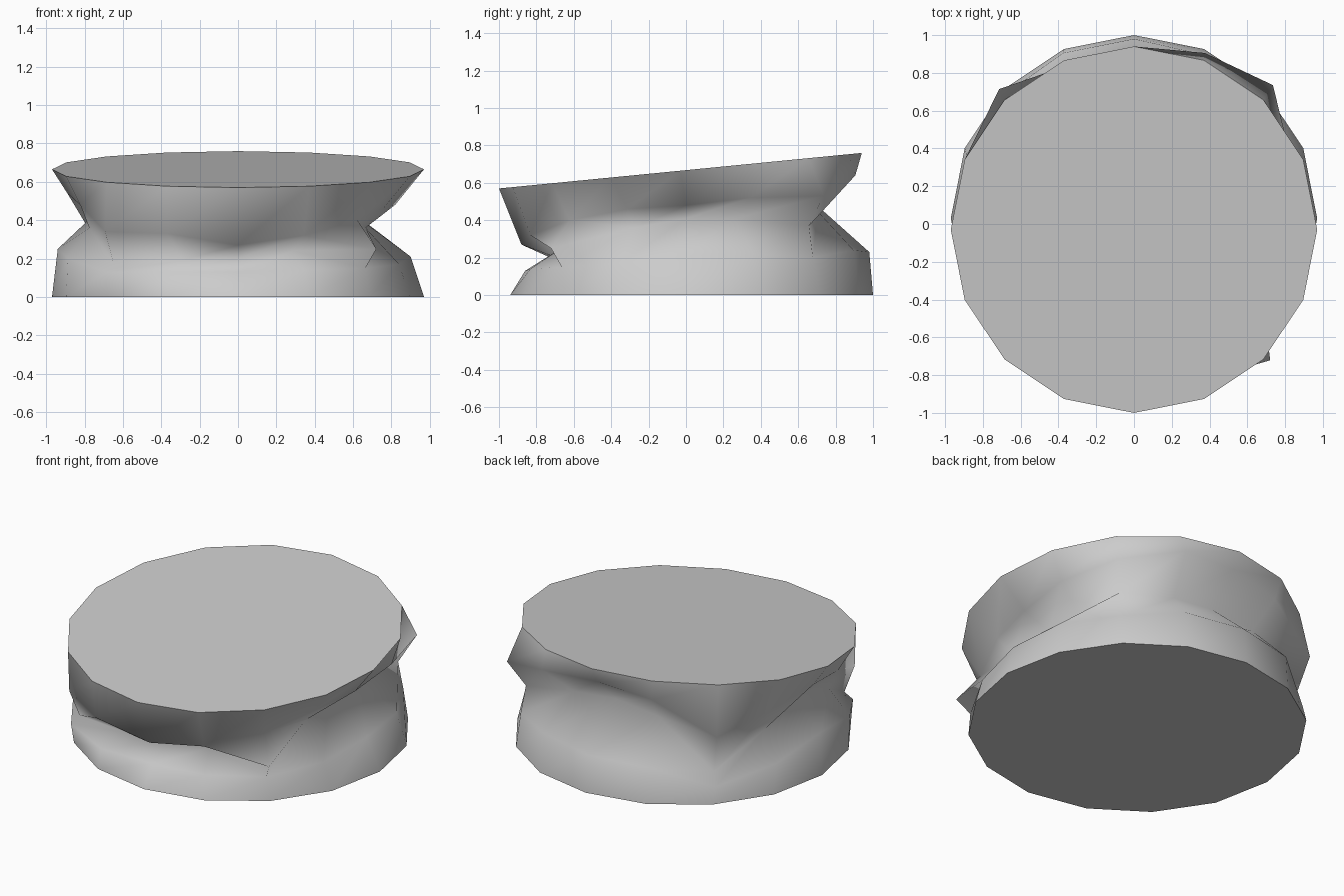
import bpy, bmesh
from math import sin, cos, tau

cube = bpy.data.objects.get("Cube")
if cube:
    bpy.data.objects.remove(cube, do_unlink=True)

RADIUS = 0.97

# Crumple profile at each side, counted round from +x:
# (radius, height) of the lower bend, the middle bend and the upper bend
PROFILES = [
    [(.90, .21), (.63, .41), (.82, .48)],
    [(.93, .22), (.69, .41), (.90, .52)],
    [(.96, .20), (.93, .37), (1.04, .53)],
    [(.97, .24), (.76, .45), (.98, .64)],
    [(.98, .23), (.70, .48), (.89, .66)],
    [(.98, .22), (.76, .45), (.91, .62)],
    [(.97, .10), (.93, .18), (1.01, .43)],
    [(.96, .18), (.84, .35), (.87, .47)],
    [(.94, .25), (.77, .41), (.89, .54)],
    [(.96, .20), (.84, .36), (.89, .48)],
    [(.97, .13), (.92, .18), (.98, .34)],
    [(.93, .13), (.76, .19), (.96, .33)],
    [(.86, .13), (.69, .20), (.88, .27)],
    [(.90, .14), (.74, .24), (.90, .32)],
    [(.94, .15), (1.02, .25), (.88, .40)],
    [(.91, .17), (.72, .36), (.82, .46)],
]
SIDES = len(PROFILES)


def ring(bm, point):
    return [bm.verts.new(point(s, cos(tau * s / SIDES), sin(tau * s / SIDES)))
            for s in range(SIDES)]


def wall_point(level):
    def point(s, c, d):
        r, z = PROFILES[s][level]
        return (r * c, r * d, z)
    return point


def bottom_point(s, c, d):
    return (RADIUS * c, RADIUS * d + 0.03, 0)


def top_point(s, c, d):
    return (RADIUS * c, RADIUS * d - 0.03, 0.665 + 0.095 * d)


# Crushed drum: flat base, creased wall, tilted lid
bm = bmesh.new()
rings = [ring(bm, bottom_point)]
rings += [ring(bm, wall_point(level)) for level in range(3)]
rings.append(ring(bm, top_point))
for low, high in zip(rings, rings[1:]):
    for s in range(SIDES):
        n = (s + 1) % SIDES
        bm.faces.new((low[s], low[n], high[n], high[s])).smooth = True
caps = [bm.faces.new(rings[0][::-1]), bm.faces.new(rings[-1])]

# Keep both rims sharp
for cap in caps:
    for edge in cap.edges:
        edge.smooth = False

mesh = bpy.data.meshes.new("crushed_drum")
bm.to_mesh(mesh)
bm.free()
drum = bpy.data.objects.new("crushed_drum", mesh)
bpy.context.collection.objects.link(drum)

# Plain grey
GREY = (0.6, 0.6, 0.6, 1)
mat = bpy.data.materials.new("plain_grey")
mat.use_nodes = True
mat.diffuse_color = GREY
mat.node_tree.nodes["Principled BSDF"].inputs["Base Color"].default_value = GREY
mesh.materials.append(mat)
